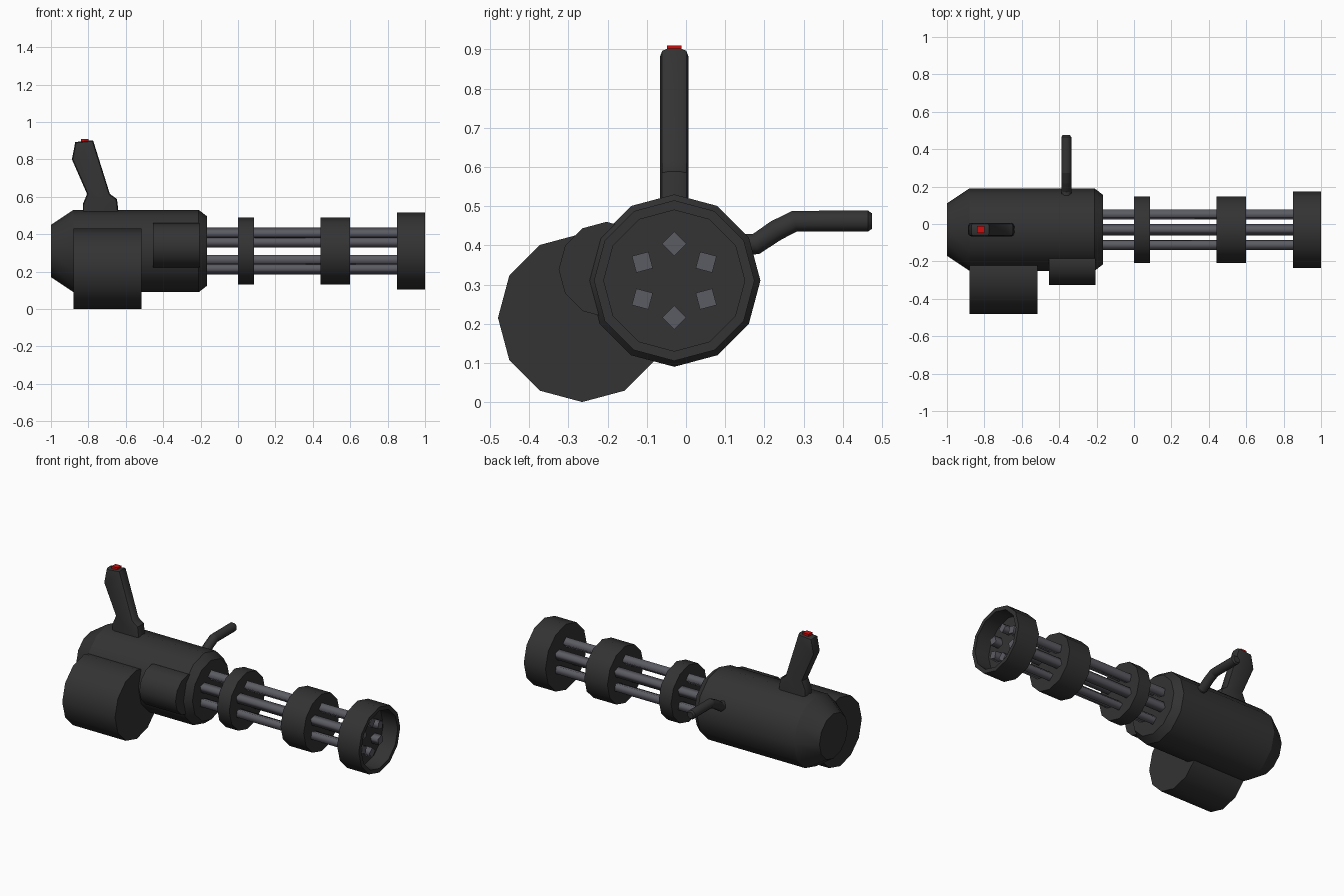
import bpy, bmesh, math
from mathutils import Vector

cube = bpy.data.objects.get("Cube")
if cube:
    bpy.data.objects.remove(cube, do_unlink=True)

AXIS = (-0.03, 0.31)          # y, z of the main axis


def material(name, rgb):
    m = bpy.data.materials.new(name)
    m.use_nodes = True
    m.diffuse_color = (*rgb, 1)
    bsdf = m.node_tree.nodes["Principled BSDF"]
    bsdf.inputs["Base Color"].default_value = (*rgb, 1)
    bsdf.inputs["Roughness"].default_value = 0.6
    return m


dark = material("dark gunmetal", (0.033, 0.033, 0.033))
steel = material("barrel steel", (0.105, 0.105, 0.125))
red = material("trigger red", (0.6, 0.004, 0.004))


def finish(name, bm, mat):
    bmesh.ops.recalc_face_normals(bm, faces=bm.faces)
    me = bpy.data.meshes.new(name)
    bm.to_mesh(me)
    bm.free()
    me.materials.append(mat)
    ob = bpy.data.objects.new(name, me)
    bpy.context.collection.objects.link(ob)
    return ob


def loft(name, rings, mat):
    """Skin rings of points, cap both ends; smooth around, sharp across."""
    bm = bmesh.new()
    loops = [[bm.verts.new(p) for p in ring] for ring in rings]
    n = len(loops[0])
    for a, b in zip(loops, loops[1:]):
        for i in range(n):
            j = (i + 1) % n
            bm.faces.new((a[i], a[j], b[j], b[i])).smooth = True
    bm.faces.new(loops[0])
    bm.faces.new(loops[-1])
    for loop in loops:
        for i in range(n):
            edge = bm.edges.get((loop[i], loop[(i + 1) % n]))
            edge.smooth = False
    return finish(name, bm, mat)


def turned(name, profile, mat=dark, centre=AXIS, sides=12, turn=0.0):
    """Solid turned about an axis along x; profile is (x, radius) pairs."""
    angles = [turn + math.tau * i / sides for i in range(sides)]
    rings = [[(x, centre[0] + r * math.cos(a), centre[1] + r * math.sin(a))
              for a in angles] for x, r in profile]
    return loft(name, rings, mat)


# Motor housing and the two drums on its front side
turned("housing", [(-1, 0.14), (-0.88, 0.22), (-0.21, 0.22), (-0.165, 0.185)])
turned("ammo_drum", [(-0.88, 0.215), (-0.515, 0.215)], centre=(-0.265, 0.215))
turned("feed_drum", [(-0.455, 0.122), (-0.205, 0.122)], centre=(-0.203, 0.338))

# Barrel clamps and recessed muzzle ring
turned("rear_clamp", [(0, 0.178), (0.085, 0.178)])
turned("middle_clamp", [(0.44, 0.178), (0.6, 0.178)])
turned("muzzle_ring", [(0.85, 0.205), (1, 0.205), (1, 0.18), (0.9, 0.18)])

# Six square barrels with one corner facing outward
for k in range(6):
    a = math.pi / 2 + k * math.pi / 3
    spot = (AXIS[0] + 0.094 * math.cos(a), AXIS[1] + 0.094 * math.sin(a))
    turned(f"barrel_{k + 1}", [(-0.2, 0.031), (0.95, 0.031)], steel, spot, 4, a)

# Bent side handle: octagonal tube swept along a path in the y-z plane
path = [Vector(p) for p in ((0.1, 0.403), (0.178, 0.403), (0.23, 0.438),
                            (0.278, 0.462), (0.465, 0.462), (0.475, 0.462))]
rings = []
for i, p in enumerate(path):
    t = path[min(i + 1, len(path) - 1)] - path[max(i - 1, 0)]
    if 0 < i < len(path) - 1:
        t = (path[i + 1] - p).normalized() + (p - path[i - 1]).normalized()
    t.normalize()
    r = 0.021 if i == len(path) - 1 else 0.029
    ring = []
    for k in range(8):
        a = math.tau * (k + 0.5) / 8
        c, s = r * math.cos(a), r * math.sin(a)
        ring.append((-0.362 + c, p.x - t.y * s, p.y + t.x * s))
    rings.append(ring)
loft("side_handle", rings, dark)

# Top grip: side outline extruded in y with softened edges
outline = [(-0.87, 0.893), (-0.775, 0.902), (-0.685, 0.615), (-0.647, 0.588),
           (-0.637, 0.5), (-0.83, 0.5), (-0.83, 0.56), (-0.807, 0.615),
           (-0.888, 0.8)]
bm = bmesh.new()
face = bm.faces.new([bm.verts.new((x, -0.066, z)) for x, z in outline])
out = bmesh.ops.extrude_face_region(bm, geom=[face])
bmesh.ops.translate(bm, vec=(0, 0.072, 0),
                    verts=[v for v in out["geom"] if isinstance(v, bmesh.types.BMVert)])
rims = [e for e in bm.edges if abs(e.verts[0].co.y - e.verts[1].co.y) < 0.01
        and max(v.co.z for v in e.verts) > 0.52]
bmesh.ops.bevel(bm, geom=rims, offset=0.018, segments=2, profile=0.5, affect="EDGES")
grip = finish("top_grip", bm, dark)
bpy.ops.object.select_all(action="DESELECT")
grip.select_set(True)
bpy.context.view_layer.objects.active = grip
bpy.ops.object.shade_smooth_by_angle(angle=math.radians(35))

# Trigger button on top of the grip
bm = bmesh.new()
bmesh.ops.create_cube(bm, size=1)
bmesh.ops.scale(bm, vec=(0.04, 0.038, 0.025), verts=bm.verts)
bmesh.ops.translate(bm, vec=(-0.82, -0.03, 0.8975), verts=bm.verts)
finish("trigger_button", bm, red)
